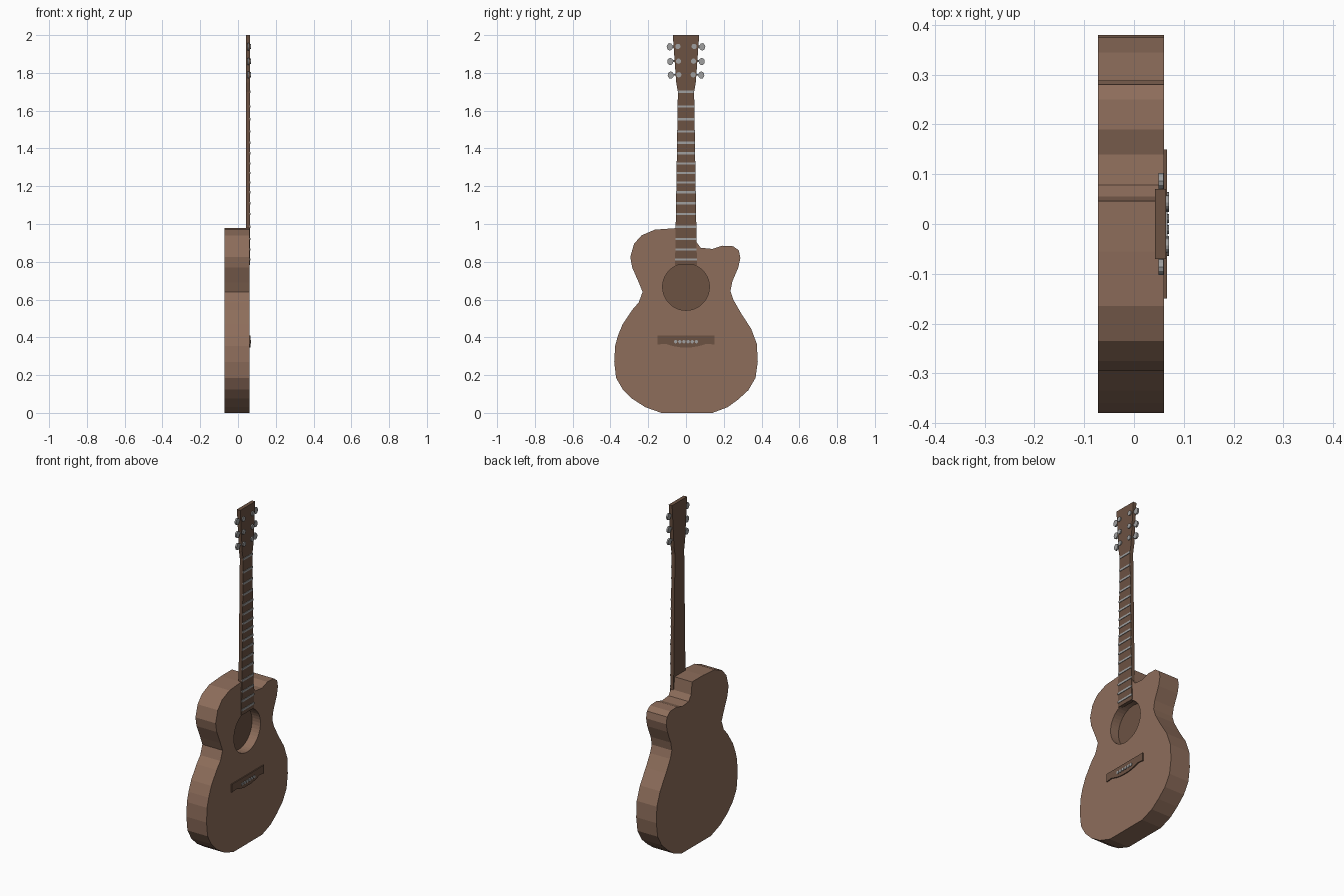
import bpy, bmesh, math
from mathutils import Matrix

if "Cube" in bpy.data.objects:
    bpy.data.objects.remove(bpy.data.objects["Cube"])


def material(name, rgb):
    m = bpy.data.materials.new(name)
    m.diffuse_color = (*rgb, 1)
    m.use_nodes = True
    m.node_tree.nodes["Principled BSDF"].inputs["Base Color"].default_value = m.diffuse_color
    return m


BODY = material("body_wood", (0.27, 0.155, 0.105))
DARK = material("dark_wood", (0.15, 0.085, 0.055))
METAL = material("metal", (0.35, 0.35, 0.35))


def finish(name, bm, mat):
    bmesh.ops.recalc_face_normals(bm, faces=bm.faces)
    me = bpy.data.meshes.new(name)
    bm.to_mesh(me)
    bm.free()
    me.materials.append(mat)
    ob = bpy.data.objects.new(name, me)
    bpy.context.collection.objects.link(ob)
    return ob


def prism(name, outline, x0, x1, mat):
    """Extrude a (y, z) outline along x."""
    bm = bmesh.new()
    face = bm.faces.new([bm.verts.new((x0, y, z)) for y, z in outline])
    ext = bmesh.ops.extrude_face_region(bm, geom=[face])
    verts = [v for v in ext["geom"] if isinstance(v, bmesh.types.BMVert)]
    bmesh.ops.translate(bm, verts=verts, vec=(x1 - x0, 0, 0))
    return finish(name, bm, mat)


def disc(name, y, z, ry, rz, x0, x1, mat, sides=12):
    pts = [(y + ry * math.cos(2 * math.pi * i / sides),
            z + rz * math.sin(2 * math.pi * i / sides)) for i in range(sides)]
    return prism(name, pts, x0, x1, mat)


# Body with a cutaway shoulder on the +y side
outline = [
    (-0.13, 0.0), (-0.215, 0.03), (-0.285, 0.075), (-0.335, 0.125),
    (-0.37, 0.185), (-0.38, 0.27), (-0.375, 0.355), (-0.36, 0.41),
    (-0.335, 0.47), (-0.285, 0.545), (-0.25, 0.585), (-0.23, 0.64),
    (-0.25, 0.69), (-0.285, 0.77), (-0.295, 0.825), (-0.275, 0.895),
    (-0.235, 0.94), (-0.165, 0.97), (-0.055, 0.978), (0.046, 0.978),
    (0.055, 0.905), (0.078, 0.874), (0.14, 0.868), (0.19, 0.885),
    (0.25, 0.882), (0.28, 0.86), (0.288, 0.82), (0.277, 0.77),
    (0.245, 0.695), (0.235, 0.645), (0.25, 0.60), (0.29, 0.53),
    (0.345, 0.445), (0.375, 0.365), (0.38, 0.27), (0.368, 0.185),
    (0.33, 0.12), (0.275, 0.07), (0.22, 0.03), (0.14, 0.0)]
body = prism("body", outline, -0.072, 0.06, BODY)

# Sound hole recess and its dark floor
HOLE_Z, HOLE_R, FLOOR = 0.667, 0.124, 0.003
cutter = disc("sound_hole_cutter", 0, HOLE_Z, HOLE_R, HOLE_R, FLOOR, 0.1, BODY, 40)
cutter.hide_render = True
cutter.hide_viewport = True
cut = body.modifiers.new("sound_hole", "BOOLEAN")
cut.operation = "DIFFERENCE"
cut.solver = "EXACT"
cut.object = cutter
disc("sound_hole_floor", 0, HOLE_Z, HOLE_R, HOLE_R, FLOOR - 0.004, FLOOR + 0.002, DARK, 40)

# Neck and headstock in one board
half = [(0.058, 0.782), (0.043, 1.70), (0.052, 1.75), (0.07, 2.0)]
prism("neck_and_headstock", half + [(-y, z) for y, z in reversed(half)],
      0.042, 0.064, DARK)

# Nut and frets, following the neck taper
fret_z = [1.70, 1.622, 1.555, 1.49, 1.43, 1.375, 1.32, 1.27,
          1.22, 1.168, 1.11, 1.053, 0.985, 0.92, 0.865, 0.812]
for i, z in enumerate(fret_z):
    w = 0.058 - 0.015 * (z - 0.782) / 0.918
    prism("nut" if i == 0 else f"fret_{i}",
          [(-w, z - 0.006), (w, z - 0.006), (w, z + 0.006), (-w, z + 0.006)],
          0.062, 0.067, METAL)

# Bridge with a bellied lower edge
low = [(0.15, 0.362), (0.11, 0.366), (0.07, 0.354), (0.03, 0.347)]
prism("bridge", [(-0.15, 0.41), (0.15, 0.41)] + low
      + [(-y, z) for y, z in reversed(low)], 0.058, 0.066, DARK)
for i in range(6):
    disc(f"bridge_pin_{i + 1}", -0.055 + 0.022 * i, 0.377, 0.009, 0.009,
         0.062, 0.07, METAL, 10)

# Tuners: front post, side shaft and flat knob, three per side
for side, label in ((-1, "left"), (1, "right")):
    for i, (z, y) in enumerate(((1.79, 0.038), (1.862, 0.040), (1.94, 0.043))):
        tag = f"{label}_{i + 1}"
        disc("tuner_post_" + tag, side * y, z, 0.014, 0.014, 0.06, 0.07, METAL)
        bm = bmesh.new()
        bmesh.ops.create_cone(
            bm, cap_ends=True, segments=8, radius1=0.005, radius2=0.005, depth=0.05,
            matrix=Matrix.Translation((0.054, side * (y + 0.025), z))
            @ Matrix.Rotation(math.pi / 2, 4, "X"))
        finish("tuner_shaft_" + tag, bm, METAL)
        disc("tuner_knob_" + tag, side * (y + 0.043), z - 0.002, 0.016, 0.019,
             0.049, 0.059, METAL)
